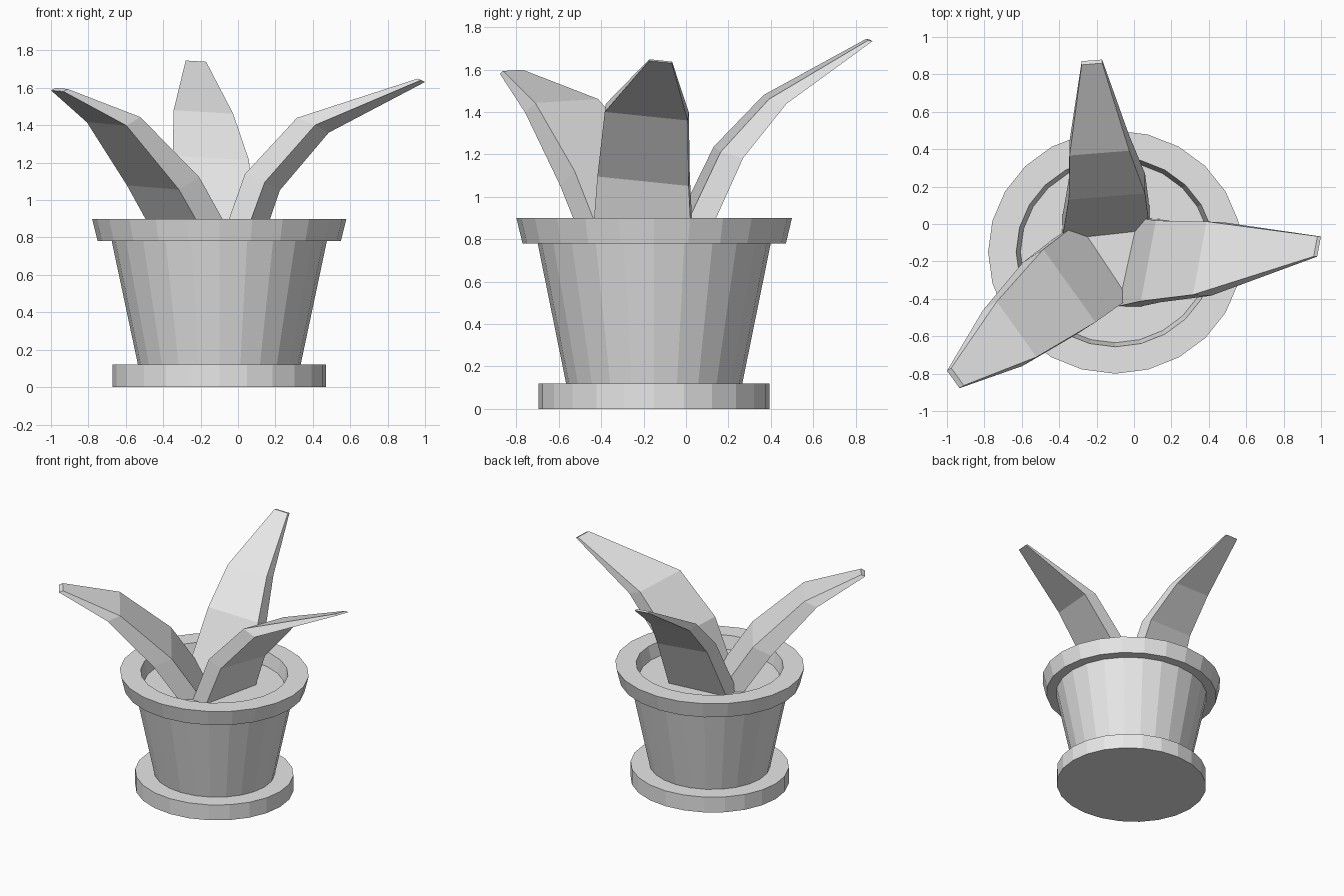
import bpy, bmesh, math
from mathutils import Vector

cube = bpy.data.objects.get("Cube")
if cube:
    bpy.data.objects.remove(cube)

grey = bpy.data.materials.new("light_grey")
grey.use_nodes = True
colour = (0.8, 0.8, 0.8, 1)
grey.diffuse_color = colour
grey.node_tree.nodes["Principled BSDF"].inputs["Base Color"].default_value = colour

SIDES = 24
CENTRE = Vector((-0.1, -0.15, 0))
OVAL = 0.956  # the pot is slightly narrower front to back


def finish(name, bm):
    bmesh.ops.recalc_face_normals(bm, faces=bm.faces)
    mesh = bpy.data.meshes.new(name)
    bm.to_mesh(mesh)
    bm.free()
    mesh.materials.append(grey)
    obj = bpy.data.objects.new(name, mesh)
    bpy.context.collection.objects.link(obj)
    return obj


def loft(name, rings):
    """Skin a row of equal rings and cap both ends."""
    bm = bmesh.new()
    rows = [[bm.verts.new(p) for p in ring] for ring in rings]
    for low, high in zip(rows, rows[1:]):
        for i in range(len(low)):
            j = (i + 1) % len(low)
            bm.faces.new((low[i], low[j], high[j], high[i]))
    bm.faces.new(rows[0])
    bm.faces.new(rows[-1])
    return finish(name, bm)


def turned(name, profile):
    rings = []
    for radius, z in profile:
        angles = [math.tau * i / SIDES for i in range(SIDES)]
        rings.append([CENTRE + Vector((radius * math.cos(a), radius * OVAL * math.sin(a), z))
                      for a in angles])
    return loft(name, rings)


def leaf(name, across, through, sections):
    """Bent tapering blade; each section is centre, width, thickness."""
    across, through = Vector(across).normalized(), Vector(through).normalized()
    rings = []
    for centre, width, thick in sections:
        w, t, c = across * width / 2, through * thick / 2, Vector(centre)
        rings.append([c - w - t, c + w - t, c + w + t, c - w + t])
    return loft(name, rings)


# Saucer, pot with rim and soil
turned("saucer", [(0.57, 0), (0.57, 0.12)])
turned("pot", [(0.435, 0.12), (0.575, 0.78), (0.65, 0.78), (0.68, 0.9),
               (0.53, 0.9), (0.495, 0.74)])
turned("soil", [(0.49, 0.74), (0.507, 0.8)])

# Three leaves
leaf("back_leaf", (0.99, 0.08, -0.06), (0, 0.96, -0.26), [
    ((-0.15, -0.03, 0.72), 0.48, 0.12),
    ((-0.145, 0.2, 1.21), 0.41, 0.11),
    ((-0.185, 0.42, 1.46), 0.32, 0.085),
    ((-0.225, 0.865, 1.74), 0.11, 0.02)])
leaf("left_leaf", (0.18, 0.97, -0.1), (0.93, -0.05, -0.37), [
    ((0, -0.205, 0.72), 0.49, 0.11),
    ((0.13, -0.2, 1.095), 0.44, 0.115),
    ((0.4, -0.185, 1.4), 0.4, 0.105),
    ((0.98, -0.12, 1.64), 0.11, 0.02)])
leaf("right_leaf", (-0.58, 0.81, 0.05), (-0.75, -0.48, -0.45), [
    ((-0.19, -0.21, 0.72), 0.49, 0.14),
    ((-0.4, -0.365, 1.1), 0.48, 0.145),
    ((-0.665, -0.587, 1.43), 0.365, 0.1),
    ((-0.955, -0.824, 1.59), 0.115, 0.03)])
